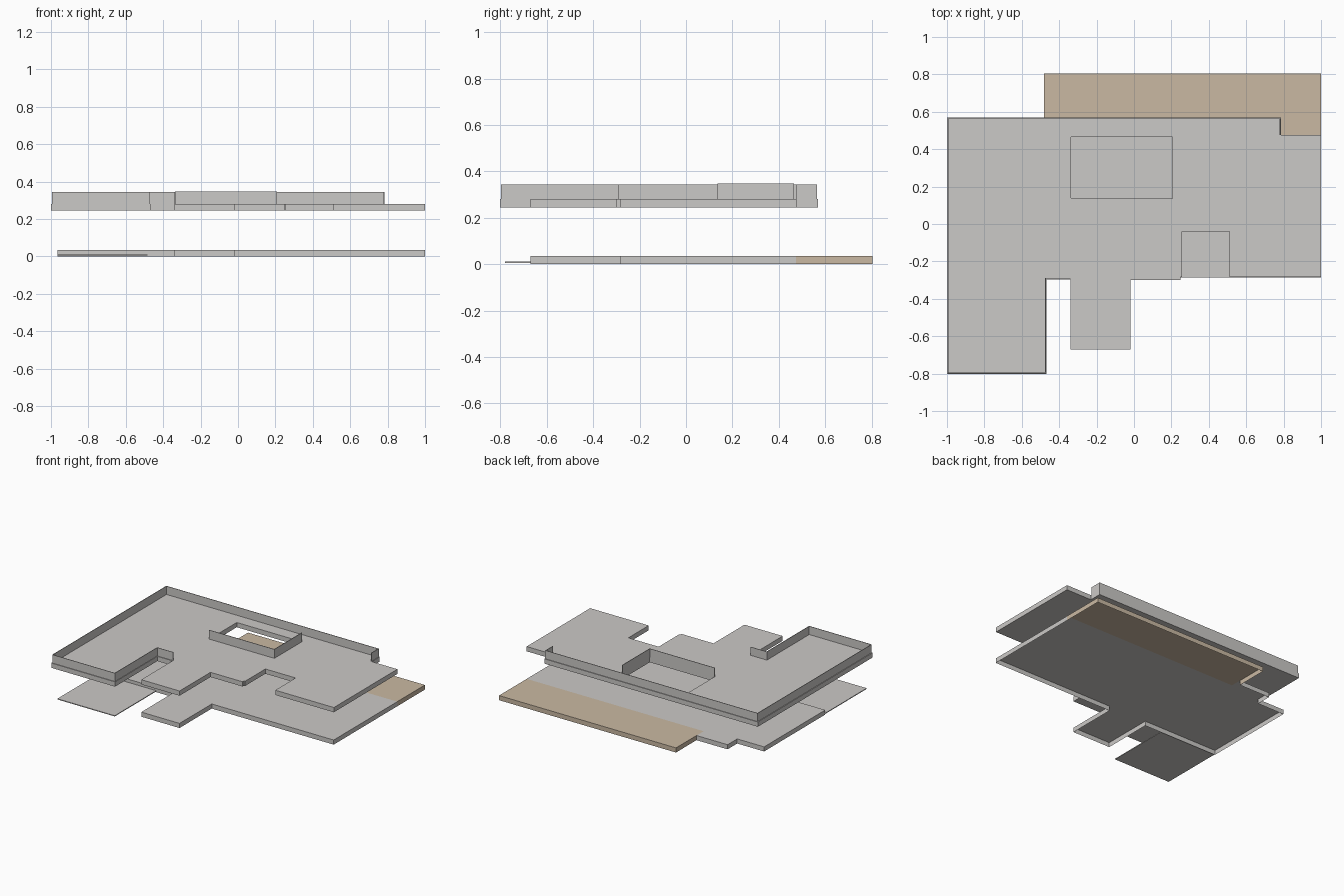
import bpy, bmesh
from mathutils import Vector

cube = bpy.data.objects.get("Cube")
if cube:
    bpy.data.objects.remove(cube, do_unlink=True)


def material(name, rgb):
    m = bpy.data.materials.new(name)
    m.use_nodes = True
    m.diffuse_color = (*rgb, 1)
    m.node_tree.nodes["Principled BSDF"].inputs["Base Color"].default_value = (*rgb, 1)
    return m


concrete = material("concrete grey", (0.60, 0.585, 0.57))
terrace = material("terrace beige", (0.59, 0.485, 0.365))


def slab(name, loops, z0, z1, open_below=False):
    """Extrude a flat outline, with optional inner hole loops, from z0 to z1."""
    bm = bmesh.new()
    edges = []
    for pts in loops:
        vs = [bm.verts.new((x, y, z0)) for x, y in pts]
        edges += [bm.edges.new((a, b)) for a, b in zip(vs, vs[1:] + vs[:1])]
    bmesh.ops.triangle_fill(bm, edges=edges, use_beauty=True)
    bmesh.ops.dissolve_limit(bm, angle_limit=0.01, verts=bm.verts[:], edges=bm.edges[:])
    base = bm.faces[:]
    ext = bmesh.ops.extrude_face_region(bm, geom=base, use_keep_orig=True)
    top = [g for g in ext["geom"] if isinstance(g, bmesh.types.BMVert)]
    bmesh.ops.translate(bm, verts=top, vec=(0, 0, z1 - z0))
    bmesh.ops.recalc_face_normals(bm, faces=bm.faces[:])
    if open_below:
        bmesh.ops.delete(bm, geom=base, context="FACES_ONLY")
    me = bpy.data.meshes.new(name)
    bm.to_mesh(me)
    bm.free()
    me.materials.append(concrete)
    ob = bpy.data.objects.new(name, me)
    bpy.context.collection.objects.link(ob)
    return ob


def rect(x0, x1, y0, y1):
    return [(x0, y0), (x1, y0), (x1, y1), (x0, y1)]


def wall(name, path, z0, z1, thick):
    """Thin wall whose outer face follows path, thickened to the path's right."""
    pts = [Vector(p) for p in path]
    normals = []
    for a, b in zip(pts, pts[1:]):
        d = (b - a).normalized()
        normals.append(Vector((d.y, -d.x)))
    inner = []
    for i, p in enumerate(pts):
        n = normals[max(i - 1, 0)].copy()
        if 0 < i < len(pts) - 1:
            n += normals[i]
        inner.append(p + n * thick)
    return slab(name, [[tuple(p) for p in pts + inner[::-1]]], z0, z1)


# Ground floor: hollow slab with porch
ground = slab("ground_slab", [[(-0.965, -0.285), (-0.34, -0.285), (-0.34, -0.67),
                               (-0.02, -0.67), (-0.02, -0.285), (1, -0.285),
                               (1, 0.805), (-0.48, 0.805), (-0.48, 0.56),
                               (-0.74, 0.56), (-0.74, 0.445), (-0.965, 0.445)]],
              0, 0.035, open_below=True)

# Rear terrace: cut out of the ground slab and coloured beige
ground.data.materials.append(terrace)
bm = bmesh.new()
bm.from_mesh(ground.data)
for co, no in (((0, 0.475, 0), (0, 1, 0)), ((-0.48, 0, 0), (1, 0, 0))):
    bmesh.ops.bisect_plane(bm, geom=bm.verts[:] + bm.edges[:] + bm.faces[:],
                           dist=0.0001, plane_co=co, plane_no=no)
for f in bm.faces:
    c = f.calc_center_median()
    f.material_index = int(c.y > 0.476 and c.x > -0.481)
bm.to_mesh(ground.data)
bm.free()

# Thin front patio
slab("front_patio", [rect(-0.965, -0.485, -0.78, -0.285)], 0.005, 0.011)

# Upper floor: stepped outline, front notch and stairwell opening
stairwell = rect(-0.336, 0.207, 0.138, 0.465)
slab("upper_slab", [[(-1, -0.803), (-0.467, -0.803), (-0.467, -0.297),
                     (-0.34, -0.297), (-0.34, -0.67), (-0.02, -0.67),
                     (-0.02, -0.3), (0.248, -0.3), (0.248, -0.283),
                     (0.257, -0.283), (0.257, -0.04),
                     (0.51, -0.04), (0.51, -0.283), (1, -0.283), (1, 0.476),
                     (0.786, 0.476), (0.786, 0.57), (-1, 0.57)], stairwell],
     0.244, 0.28)

# Low parapet around the wing and the rear edge
wall("perimeter_parapet", [(-0.34, -0.292), (-0.471, -0.292), (-0.471, -0.798),
                           (-0.995, -0.798), (-0.995, 0.565), (0.782, 0.565),
                           (0.782, 0.476)], 0.28, 0.343, 0.004)

# Stairwell guard on the front and left sides
wall("stairwell_guard", [(-0.338, 0.136), (0.209, 0.136), (0.209, 0.465)],
     0.28, 0.348, -0.004)
